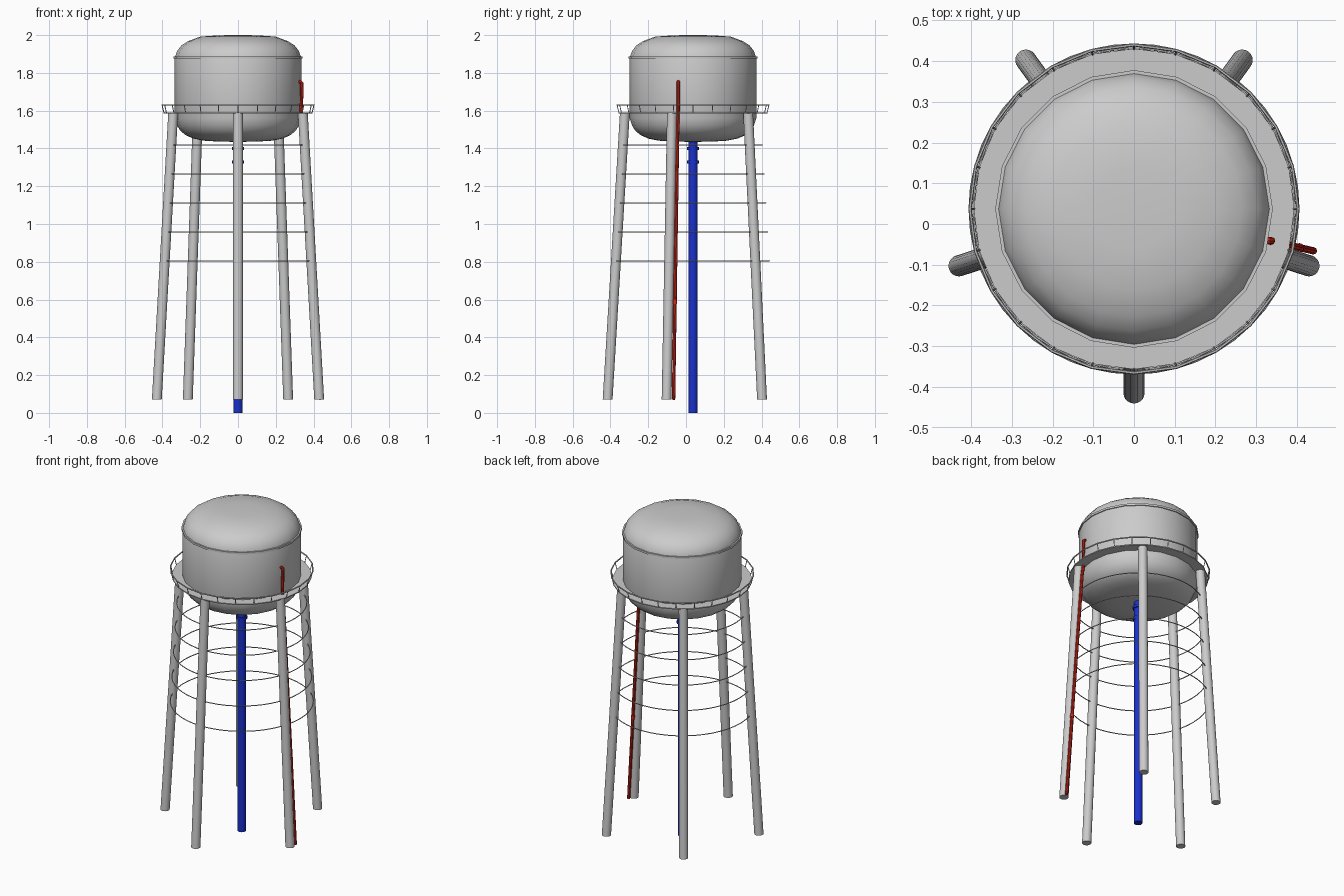
import bpy, bmesh
from math import cos, sin, pi, radians
from mathutils import Vector

if "Cube" in bpy.data.objects:
    bpy.data.objects.remove(bpy.data.objects["Cube"])

CY = 0.037  # y of the tower axis


def material(name, rgb):
    m = bpy.data.materials.new(name)
    m.diffuse_color = (*rgb, 1)
    m.use_nodes = True
    m.node_tree.nodes["Principled BSDF"].inputs["Base Color"].default_value = m.diffuse_color
    return m


BLUE = material("blue_paint", (0.01, 0.03, 0.6))
RED = material("red_paint", (0.65, 0.02, 0.01))


def finish(name, bm, mat=None, angle=40):
    bmesh.ops.recalc_face_normals(bm, faces=bm.faces)
    me = bpy.data.meshes.new(name)
    bm.to_mesh(me)
    bm.free()
    ob = bpy.data.objects.new(name, me)
    bpy.context.collection.objects.link(ob)
    if mat:
        me.materials.append(mat)
    bpy.ops.object.select_all(action='DESELECT')
    ob.select_set(True)
    bpy.context.view_layer.objects.active = ob
    bpy.ops.object.shade_smooth_by_angle(angle=radians(angle))
    return ob


def lathe(name, profile, sides, mat=None, closed=False):
    """Revolve (radius, z) points around the tower axis."""
    bm = bmesh.new()
    vs = [bm.verts.new((r, CY, z)) for r, z in profile]
    es = [bm.edges.new(p) for p in zip(vs, vs[1:])]
    if closed:
        es.append(bm.edges.new((vs[-1], vs[0])))
    bmesh.ops.spin(bm, geom=vs + es, cent=(0, CY, 0), axis=(0, 0, 1),
                   angle=2 * pi, steps=sides)
    bmesh.ops.remove_doubles(bm, verts=bm.verts, dist=1e-5)
    return finish(name, bm, mat)


def ring(name, r, z, t, sides=48):
    """Thin hoop with a small six-sided section."""
    return lathe(name, [(r + t * cos(i * pi / 3), z + t * sin(i * pi / 3))
                        for i in range(6)], sides, closed=True)


def rod(bm, a, b, r, sides):
    """Capped rod from a to b with level ends."""
    loops = [[bm.verts.new((p[0] + r * cos(2 * pi * i / sides),
                            p[1] + r * sin(2 * pi * i / sides), p[2]))
              for i in range(sides)] for p in (a, b)]
    for i in range(sides):
        j = (i + 1) % sides
        bm.faces.new((loops[0][i], loops[0][j], loops[1][j], loops[1][i]))
    bm.faces.new(loops[0][::-1])
    bm.faces.new(loops[1])


def polar(r, deg, z):
    a = radians(deg)
    return (r * cos(a), CY + r * sin(a), z)


# Tank with rounded bottom and domed roof
lathe("tank", [(0, 1.435), (0.10, 1.436), (0.18, 1.441), (0.235, 1.452),
               (0.275, 1.469), (0.305, 1.493), (0.323, 1.522), (0.335, 1.56),
               (0.335, 1.88), (0.323, 1.915), (0.30, 1.945), (0.265, 1.968),
               (0.20, 1.992), (0.10, 1.999), (0, 2.0)], 20)

# Seam band below the roof
lathe("roof_band", [(0.33, 1.875), (0.341, 1.875), (0.341, 1.887),
                    (0.33, 1.887)], 20, closed=True)

# Walkway and railing
lathe("walkway", [(0.325, 1.585), (0.394, 1.585), (0.394, 1.591),
                  (0.325, 1.591)], 24, closed=True)
ring("top_rail", 0.403, 1.630, 0.004, 24)
bm = bmesh.new()
for i in range(24):
    rod(bm, polar(0.392, i * 15, 1.588), polar(0.402, i * 15, 1.63), 0.0025, 6)
finish("railing_posts", bm)


# Five splayed legs
def leg_radius(z):
    return 0.361 + 0.091 * (1.585 - z) / 1.515


for i in range(5):
    d = -90 + 72 * i
    bm = bmesh.new()
    rod(bm, polar(leg_radius(0.07), d, 0.07),
        polar(leg_radius(1.586), d, 1.586), 0.026, 20)
    finish(f"leg_{i + 1}", bm)

# Bracing hoops around the legs
for i, z in enumerate((1.418, 1.265, 1.112, 0.958, 0.805)):
    ring(f"bracing_hoop_{i + 1}", leg_radius(z) - 0.004, z, 0.0028)

# Central riser pipe with flanges
lathe("riser_pipe", [(0, 0), (0.024, 0), (0.024, 1.44), (0, 1.44)], 20, BLUE)
for i, z in enumerate((1.328, 1.40)):
    lathe(f"riser_flange_{i + 1}", [(0.022, z - 0.008), (0.031, z - 0.008),
                                    (0.031, z + 0.008), (0.022, z + 0.008)],
          20, BLUE, closed=True)

# Drain pipe bending out of the tank and following one leg
cu = bpy.data.curves.new("drain_path", 'CURVE')
cu.dimensions = '3D'
cu.bevel_depth = 0.009
cu.bevel_resolution = 2
cu.use_fill_caps = True
pts = [(0.318, -0.040, 1.753), (0.331, -0.041, 1.753), (0.338, -0.041, 1.745),
       (0.338, -0.041, 1.73), (0.335, -0.042, 1.60), (0.345, -0.044, 1.52),
       (0.441, -0.066, 0.07)]
sp = cu.splines.new('POLY')
sp.points.add(len(pts) - 1)
for p, co in zip(sp.points, pts):
    p.co = (*co, 1)
src = bpy.data.objects.new("drain_path", cu)
bpy.context.collection.objects.link(src)
bpy.context.view_layer.update()
bm = bmesh.new()
tmp = src.to_mesh()
bm.from_mesh(tmp)
src.to_mesh_clear()
bpy.data.objects.remove(src)
finish("drain_pipe", bm, RED)

# Coupling on the drain pipe
a, b = Vector(pts[-2]), Vector(pts[-1])
bm = bmesh.new()
rod(bm, a.lerp(b, 0.635), a.lerp(b, 0.65), 0.011, 12)
finish("drain_coupling", bm, RED)
